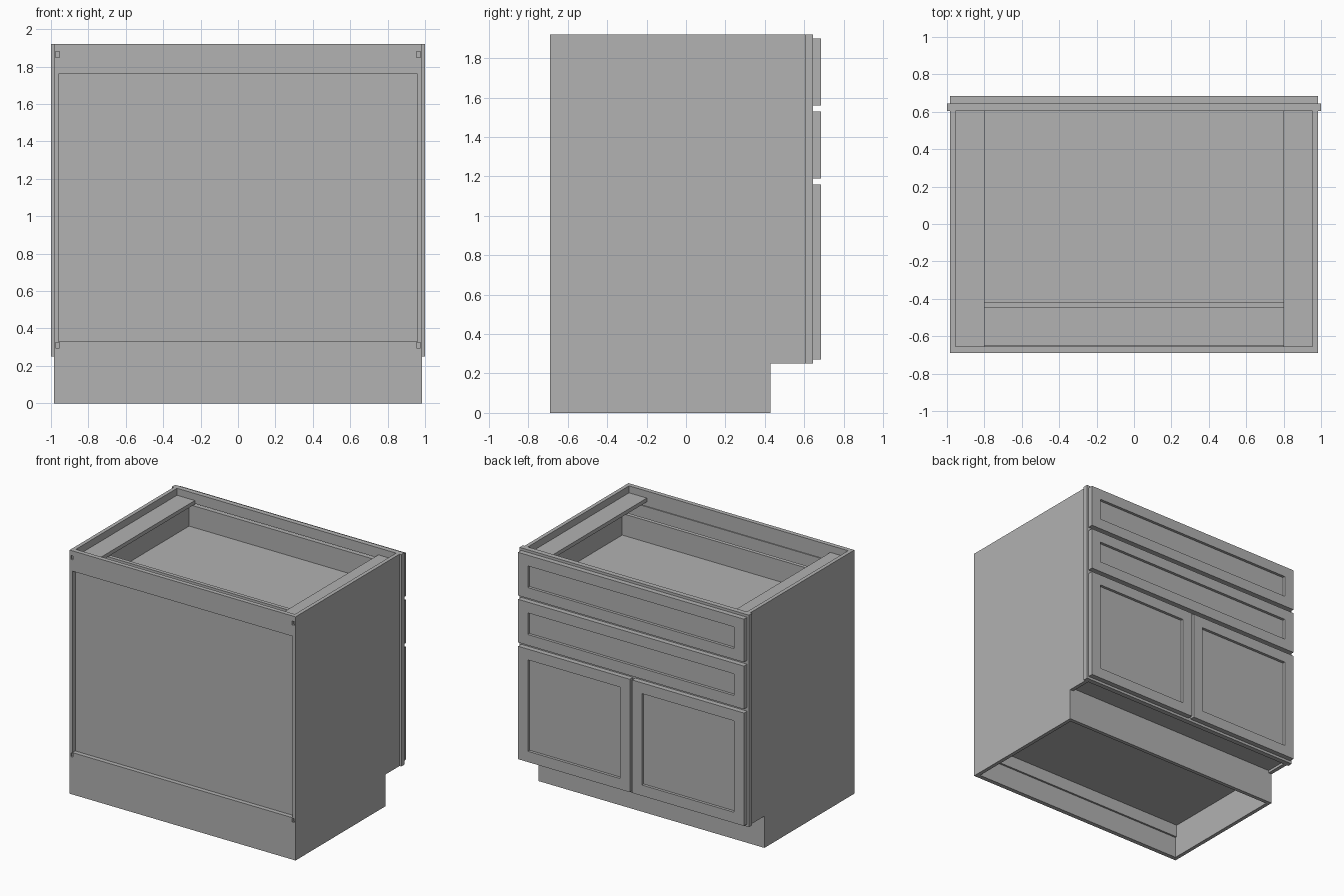
import bpy
import bmesh

cube = bpy.data.objects.get("Cube")
if cube:
    bpy.data.objects.remove(cube, do_unlink=True)

# Single plain paint for the whole cabinet
paint = bpy.data.materials.new("plain grey")
paint.use_nodes = True
GREY = (0.445, 0.445, 0.445, 1)
paint.diffuse_color = GREY
paint.node_tree.nodes["Principled BSDF"].inputs["Base Color"].default_value = GREY


def add_object(name, bm):
    bmesh.ops.recalc_face_normals(bm, faces=bm.faces)
    mesh = bpy.data.meshes.new(name)
    bm.to_mesh(mesh)
    bm.free()
    mesh.materials.append(paint)
    obj = bpy.data.objects.new(name, mesh)
    bpy.context.collection.objects.link(obj)
    return obj


def add_box(bm, x, y, z):
    geom = bmesh.ops.create_cube(bm, size=1)
    for v in geom["verts"]:
        for i, (low, high) in enumerate((x, y, z)):
            v.co[i] = low if v.co[i] < 0 else high


def box(name, x, y, z):
    bm = bmesh.new()
    add_box(bm, x, y, z)
    return add_object(name, bm)


def ring(name, x, y, z, border):
    """Rectangular frame with borders (side, bottom, top)."""
    side, bottom, top = border
    bm = bmesh.new()
    x0, x1, z0, z1 = x[0] + side, x[1] - side, z[0] + bottom, z[1] - top
    loops = []
    for depth in y:
        for a, b, c, d in ((x[0], x[1], z[0], z[1]), (x0, x1, z0, z1)):
            loops.append([bm.verts.new((px, depth, pz))
                          for px, pz in ((a, c), (b, c), (b, d), (a, d))])
    for p, q in ((0, 1), (2, 3), (0, 2), (1, 3)):
        for i in range(4):
            j = (i + 1) % 4
            bm.faces.new((loops[p][i], loops[p][j], loops[q][j], loops[q][i]))
    return add_object(name, bm)


def shaker_front(name, x, z):
    """Slab with a sunken flat centre on its outer face."""
    bm = bmesh.new()
    add_box(bm, x, (0.645, 0.685), z)
    bm.normal_update()
    face = max(bm.faces, key=lambda f: f.calc_center_median().y)
    bmesh.ops.inset_region(bm, faces=[face], thickness=0.12)
    walls = bmesh.ops.extrude_discrete_faces(bm, faces=[face])
    for v in walls["faces"][0].verts:
        v.co.y -= 0.022
    return add_object(name, bm)


# Side panels with the toe notch
profile = ((-0.655, 0), (0.43, 0), (0.43, 0.25), (0.605, 0.25), (0.605, 1.92), (-0.655, 1.92))
for side, label in ((1, "left"), (-1, "right")):
    bm = bmesh.new()
    face = bm.faces.new([bm.verts.new((side * 0.955, y, z)) for y, z in profile])
    out = bmesh.ops.extrude_face_region(bm, geom=[face])
    for v in out["geom"]:
        if isinstance(v, bmesh.types.BMVert):
            v.co.x = side * 0.985
    add_object(label + "_side_panel", bm)
    # Flat strip along the top
    inner, outer = sorted((side * 0.8, side * 0.955))
    box(label + "_top_strip", (inner, outer), (-0.655, 0.605), (1.835, 1.865))

# Back frame with four small slots, and its recessed panel
back = ring("back_frame", (-0.985, 0.985), (-0.69, -0.655), (0, 1.92), (0.025, 0.33, 0.16))
bm = bmesh.new()
for x in (-0.965, 0.965):
    for z in (0.31, 1.865):
        add_box(bm, (x - 0.01, x + 0.01), (-0.72, -0.675), (z - 0.015, z + 0.015))
cutter = add_object("slot_cutter", bm)
cutter.hide_render = True
mod = back.modifiers.new("slots", "BOOLEAN")
mod.operation = "DIFFERENCE"
mod.solver = "EXACT"
mod.object = cutter
bpy.context.view_layer.objects.active = back
bpy.ops.object.modifier_apply(modifier=mod.name)
bpy.data.objects.remove(cutter, do_unlink=True)
box("back_panel", (-0.96, 0.96), (-0.655, -0.647), (0.27, 1.8))
box("back_cleat", (-0.955, 0.955), (-0.655, -0.64), (0.17, 0.27))

# Floor and toe board
box("cabinet_floor", (-0.955, 0.955), (-0.65, 0.605), (0.27, 0.3))
box("toe_board", (-0.955, 0.955), (0.4, 0.43), (0, 0.27))

# Face frame and its cross rails
ring("face_frame", (-1, 1), (0.605, 0.645), (0.25, 1.92), (0.12, 0.08, 0.08))
for z in (1.175, 1.545):
    box("cross_rail", (-0.88, 0.88), (0.605, 0.645), (z - 0.04, z + 0.04))

# Drawers: front plus open box
for name, low, high in (("upper_drawer", 1.56, 1.90), ("lower_drawer", 1.19, 1.53)):
    shaker_front(name + "_front", (-0.985, 0.985), (low, high))
    base, rim = low + 0.06, low + 0.26
    box(name + "_bottom", (-0.88, 0.88), (-0.45, 0.645), (base, base + 0.03))
    box(name + "_back", (-0.88, 0.88), (-0.45, -0.42), (base, rim))
    box(name + "_inner_front", (-0.88, 0.88), (0.605, 0.645), (base, rim))
    for x in (-0.88, 0.85):
        box(name + "_side", (x, x + 0.03), (-0.42, 0.605), (base, rim))

# Pair of doors
shaker_front("left_door", (0.01, 0.985), (0.27, 1.16))
shaker_front("right_door", (-0.985, -0.01), (0.27, 1.16))
